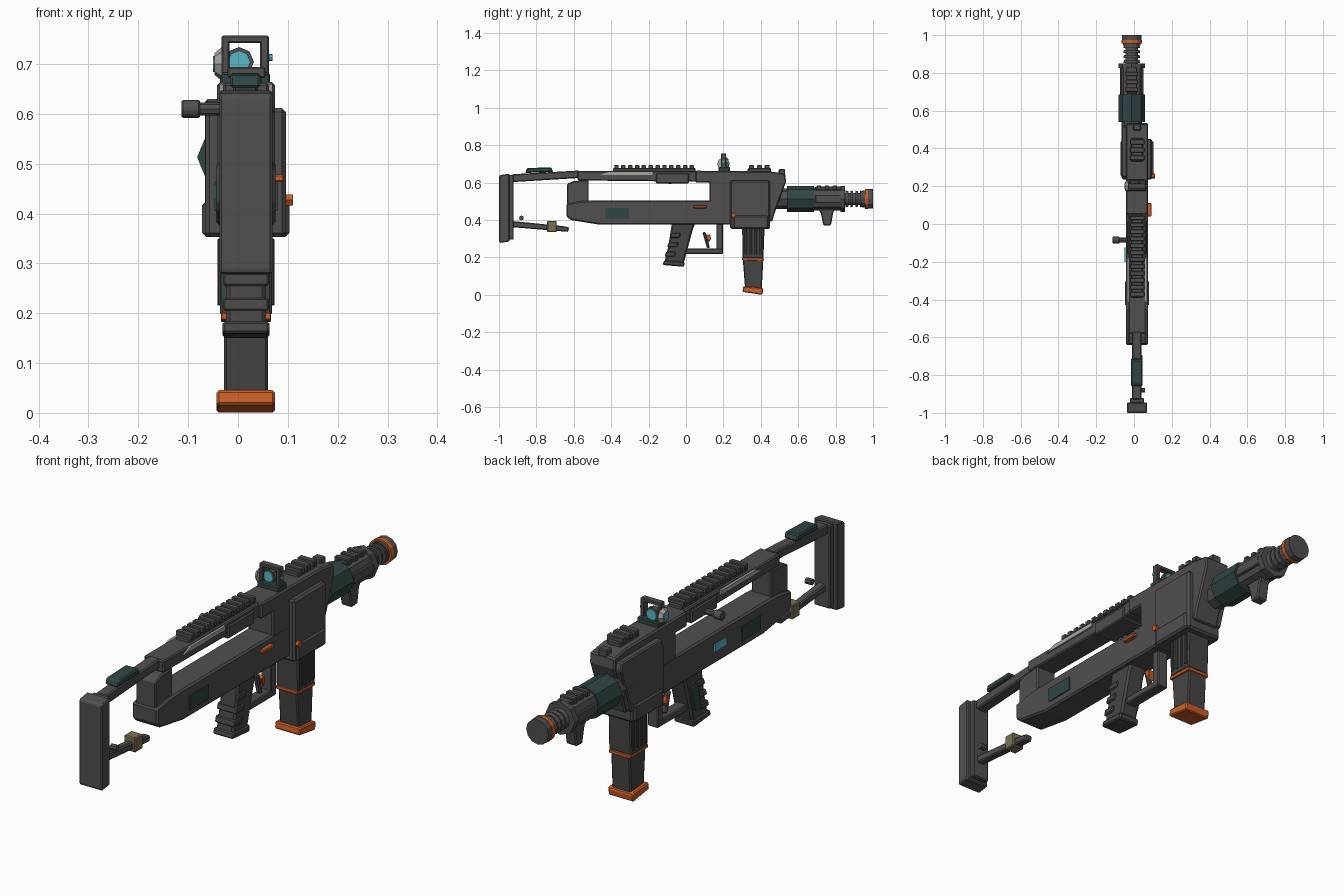
import bpy, bmesh, math

def mat(name, c):
    m = bpy.data.materials.new(name)
    m.diffuse_color = (*c, 1)
    return m

GREY = mat("gunmetal grey", (0.082, 0.077, 0.077))
DARK = mat("dark polymer", (0.062, 0.060, 0.058))
ORANGE = mat("burnt orange", (0.60, 0.115, 0.02))
TEAL = mat("dark teal", (0.030, 0.060, 0.060))
LIGHT = mat("pale grey", (0.40, 0.38, 0.35))
TAN = mat("olive tan", (0.20, 0.165, 0.085))
CYAN = mat("cyan glass", (0.10, 0.48, 0.58))
CX = 0.016      # body centre plane
BX = -0.012     # barrel axis x
BZ = 0.513      # barrel axis z

def finish(name, bm, m, bevel):
    bmesh.ops.recalc_face_normals(bm, faces=bm.faces)
    me = bpy.data.meshes.new(name)
    bm.to_mesh(me)
    bm.free()
    me.materials.append(m)
    ob = bpy.data.objects.new(name, me)
    bpy.context.collection.objects.link(ob)
    if bevel:
        b = ob.modifiers.new("bevel", 'BEVEL')
        b.width, b.segments, b.limit_method = bevel, 1, 'ANGLE'
    return ob

def prism(name, pts, x0, x1, m=GREY, bevel=0.005):
    """Extrude a (y, z) side profile between x0 and x1."""
    bm = bmesh.new()
    a = [bm.verts.new((x0, y, z)) for y, z in pts]
    b = [bm.verts.new((x1, y, z)) for y, z in pts]
    bm.faces.new(a)
    bm.faces.new(b[::-1])
    n = len(pts)
    for i in range(n):
        bm.faces.new((a[i], b[i], b[(i + 1) % n], a[(i + 1) % n]))
    return finish(name, bm, m, bevel)

def box(name, x0, x1, y0, y1, z0, z1, m=GREY, bevel=0.004):
    return prism(name, [(y0, z0), (y1, z0), (y1, z1), (y0, z1)], x0, x1, m, bevel)

def cyl(name, p, r, a0, a1, axis='Y', n=8, m=GREY, r2=None, bevel=0.0):
    """Cylinder along axis X or Y from a0 to a1; p is the other two coordinates."""
    bm = bmesh.new()
    rings = []
    for a, rr in ((a0, r), (a1, r if r2 is None else r2)):
        ring = []
        for i in range(n):
            t = 2 * math.pi * i / n
            u, v = p[0] + rr * math.cos(t), p[1] + rr * math.sin(t)
            ring.append(bm.verts.new((u, a, v) if axis == 'Y' else (a, u, v)))
        rings.append(ring)
    for i in range(n):
        j = (i + 1) % n
        bm.faces.new((rings[0][i], rings[0][j], rings[1][j], rings[1][i]))
    bm.faces.new(rings[0])
    bm.faces.new(rings[1])
    return finish(name, bm, m, bevel)

# Shoulder stock: pad, plate, upper tube, cheek rest
prism("butt_pad", [(-1, .285), (-.995, .278), (-.945, .285), (-.945, .648), (-.995, .64), (-1, .63)], -.037, .069, GREY, .008)
box("butt_plate", -.022, .054, -.947, -.922, .295, .642)
prism("stock_tube", [(-.93, .603), (-.57, .625), (-.57, .665), (-.93, .645)], -.010, .040)
prism("cheek_rest", [(-.86, .652), (-.71, .657), (-.72, .682), (-.85, .678)], -.016, .045, TEAL)
# Lower stock strut with clamp and pin
prism("lower_strut", [(-.93, .362), (-.63, .337), (-.625, .362), (-.66, .368), (-.93, .395)], .000, .034)
box("strut_clamp", -.010, .044, -.742, -.692, .335, .396, TAN)
cyl("strut_pin", (-.88, .411), .013, .030, .058, 'X')

# Upper receiver bar and rear riser
prism("upper_bar", [(-.58, .612), (.06, .605), (.06, .662), (-.58, .662)], -.030, .062)
prism("upper_bar_step", [(-.16, .595), (.015, .595), (.015, .65), (-.16, .65)], -.036, .068)
for s in (-1, 1):
    x = CX + s * .046
    prism("side_strip", [(-.455, .642), (-.18, .642), (-.18, .66), (-.41, .66)], x - .007, x + .007, LIGHT, 0)
prism("rear_riser", [(-.635, .48), (-.52, .48), (-.52, .615), (-.60, .608), (-.635, .595)], -.030, .062)

# Lower body
prism("lower_body", [(-.64, .42), (-.615, .40), (-.46, .375), (.25, .375), (.25, .505), (-.50, .505), (-.57, .50), (-.64, .487)],
      -.043, .075, GREY, .007)
for s in (-1, 1):
    x = CX + s * .0595
    box("body_panel", x - .004, x + .004, -.43, -.305, .405, .464, TEAL, 0)
box("left_indicator", -.049, -.042, -.20, -.125, .428, .458, CYAN, 0)
box("bolt_release", .072, .092, .04, .11, .463, .478, ORANGE, .003)
cyl("magazine_catch", (.255, .427), .013, .09, .110, 'X', 6, ORANGE)

# Front receiver, with sloped nose
prism("front_receiver", [(.125, .49), (.46, .39), (.475, .44), (.535, .605), (.53, .648), (.45, .66), (.05, .664), (.05, .60), (.125, .60)],
      -.042, .074, GREY, .006)
prism("nose_cheek", [(.25, .42), (.455, .40), (.47, .45), (.525, .60), (.515, .63), (.25, .63)], -.066, .060)
box("nose_block", -.005, .037, .495, .53, .64, .672)
box("magazine_housing", -.065, .096, .235, .45, .353, .612, GREY, .008)
box("housing_skirt", -.072, .103, .25, .44, .353, .425, GREY, .008)

# Top rails with teeth
def rail(name, y0, y1, count):
    box(name + "_base", -.015, .047, y0, y1, .655, .678)
    step = (y1 - y0) / count
    for i in range(count):
        y = y0 + i * step
        box(name + "_tooth", -.021, .055, y + step * .18, y + step * .82, .672, .694, GREY, .003)

rail("long_rail", -.39, .05, 12)
rail("short_rail", .33, .455, 3)

# Charging handle on the left
cyl("handle_shaft", (-.085, .610), .013, -.082, -.02, 'X')
cyl("handle_knob", (-.085, .610), .019, -.113, -.076, 'X', bevel=.003)

# Framed optical sight
box("sight_base", -.036, .064, .175, .235, .655, .683, TEAL)
box("sight_post", -.033, -.017, .187, .215, .675, .757, GREY, .003)
box("sight_post", .044, .062, .187, .215, .675, .757, GREY, .003)
box("sight_top", -.033, .062, .187, .215, .742, .757, GREY, .003)
cyl("sight_ring", (.002, .704), .030, .200, .222)
cyl("sight_lens", (.002, .704), .023, .196, .226, m=CYAN)
cyl("side_dial", (.20, .700), .034, -.032, -.047, 'X', 8, LIGHT, .022)
cyl("side_dial_lens", (.20, .700), .016, -.046, -.050, 'X', 8, CYAN)
cyl("sight_button", (.20, .713), .007, .060, .069, 'X', 8, CYAN)

# Barrel assembly
def tube(name, r, y0, y1, m=GREY, n=8, r2=None):
    return cyl(name, (BX, BZ), r, y0, y1, 'Y', n, m, r2)

tube("barrel_collar", .055, .44, .55)
tube("barrel_sleeve", .070, .54, .685, TEAL)
tube("handguard", .062, .685, .83)
box("handguard_top", BX - .028, BX + .028, .69, .83, .545, .579)
for i in range(3):
    box("handguard_rib", BX - .034, BX + .034, .70 + i * .042, .722 + i * .042, .56, .585, GREY, .003)
for s in (-1, 1):
    x = BX + s * .054
    box("handguard_side", x - .009, x + .009, .69, .83, BZ - .022, BZ + .022)
tube("handguard_ring", .069, .825, .851)
prism("foregrip", [(.70, .46), (.80, .46), (.787, .44), (.775, .372), (.735, .37), (.72, .44)], BX - .025, BX + .025)
tube("barrel", .032, .85, .97, n=12)
for i in range(4):
    tube("barrel_rib", .045, .853 + i * .026, .868 + i * .026, n=12, r2=.041)
tube("muzzle_flange", .046, .945, .958, n=12)
tube("muzzle_band", .054, .956, .974, ORANGE, 12)
tube("muzzle_cap", .052, .973, 1.0, n=12)

# Magazine
prism("magazine_upper", [(.30, .36), (.42, .36), (.414, .195), (.303, .195)], -.036, .068, DARK)
prism("magazine_lower", [(.303, .20), (.414, .20), (.405, .03), (.316, .03)], -.028, .060, DARK)
prism("magazine_band", [(.299, .186), (.416, .182), (.416, .197), (.299, .201)], -.034, .066, ORANGE, .002)
prism("magazine_foot", [(.302, .016), (.408, 0), (.413, .03), (.408, .038), (.306, .046)], -.043, .074, ORANGE)
for s in (-1, 1):
    for i in range(4):
        x, y = CX + s * .052, .313 + i * .027
        box("magazine_rib", x - .005, x + .005, y, y + .013, .215, .35, DARK, .002)

# Pistol grip with ridges
prism("pistol_grip", [(-.075, .385), (.05, .385), (.035, .345), (-.012, .17), (-.115, .175), (-.095, .26)], -.024, .056, DARK, .008)
prism("grip_foot", [(-.125, .16), (-.01, .15), (-.008, .178), (-.118, .184)], -.031, .063, DARK)
for i in range(3):
    y, z = -.10 + i * .013, .205 + i * .05
    prism("grip_ridge", [(y - .014, z), (y + .04, z), (y + .046, z + .026), (y - .006, z + .026)], -.030, .062, DARK, .004)
prism("grip_panel", [(-.055, .22), (-.015, .22), (.01, .32), (-.035, .32)], -.033, -.022, TEAL, 0)

# Trigger guard and trigger
box("guard_bottom", -.008, .040, -.005, .197, .219, .248)
box("guard_post", -.008, .040, .162, .197, .219, .385)
prism("trigger_lever", [(.088, .335), (.106, .335), (.128, .25), (.112, .25)], .004, .028)
prism("trigger_face", [(.106, .318), (.128, .325), (.134, .30), (.122, .28)], -.002, .034, ORANGE, .002)
